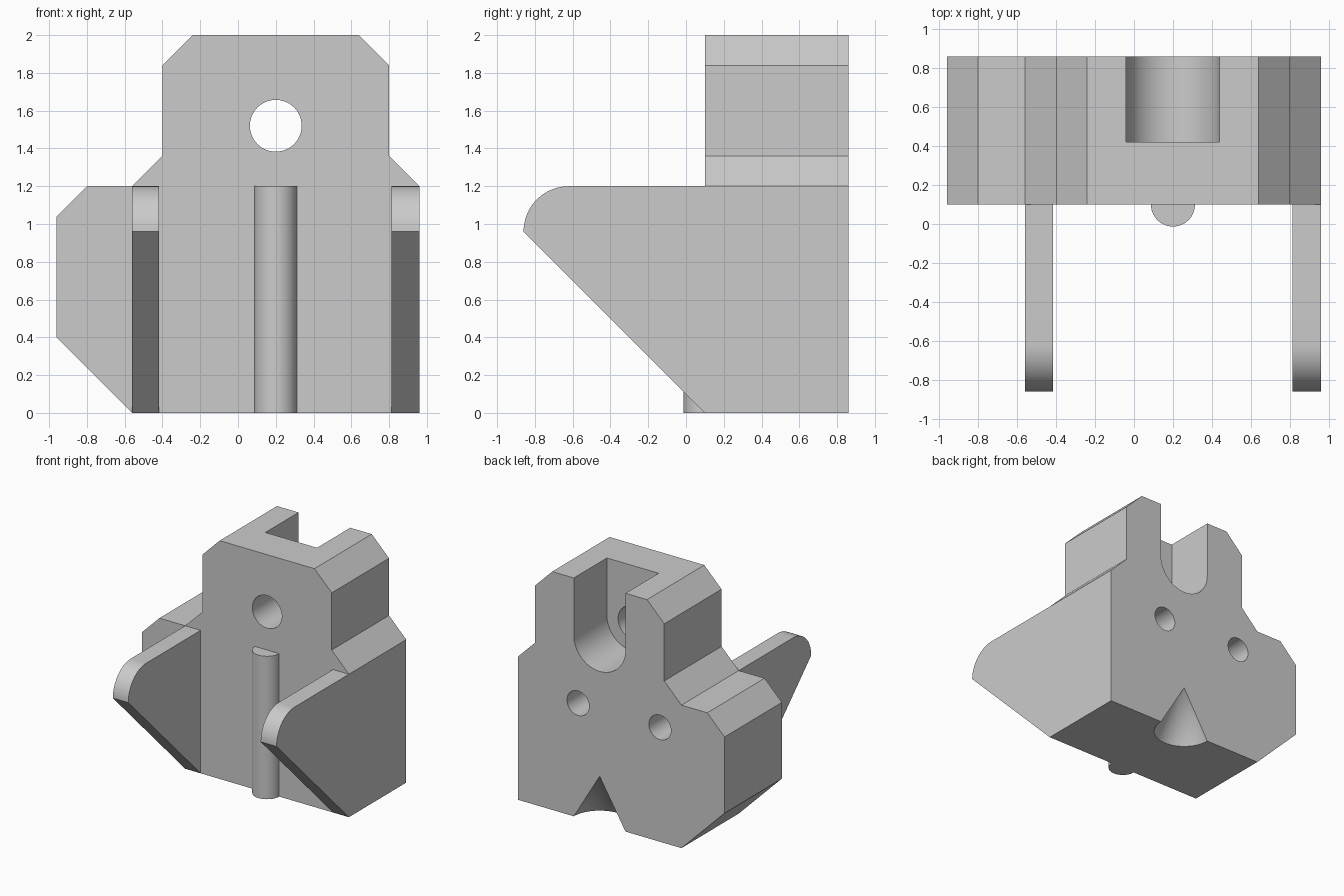
import bpy
import bmesh
from math import cos, sin, radians

cube = bpy.data.objects.get("Cube")
if cube:
    bpy.data.objects.remove(cube, do_unlink=True)

grey = bpy.data.materials.new("plain_grey")
grey.use_nodes = True
grey.diffuse_color = (0.6, 0.6, 0.6, 1)
grey.node_tree.nodes["Principled BSDF"].inputs["Base Color"].default_value = (0.6, 0.6, 0.6, 1)

MID = 0.2            # centre line of the post, bore, slot and pit
FRONT, BACK = 0.1, 0.86
PLACE = {
    "x": lambda u, v, t: (t, u, v),
    "y": lambda u, v, t: (u, t, v),
    "z": lambda u, v, t: (u, v, t),
}


def arc(cu, cv, r, start, end, steps=32):
    angles = [radians(start + (end - start) * i / steps) for i in range(steps + 1)]
    return [(cu + r * cos(a), cv + r * sin(a)) for a in angles]


def prism(name, profile, axis, low, high):
    """Extrude a closed profile along an axis."""
    bm = bmesh.new()
    verts = [bm.verts.new(PLACE[axis](u, v, low)) for u, v in profile]
    face = bm.faces.new(verts)
    new = bmesh.ops.extrude_face_region(bm, geom=[face])["geom"]
    shift = PLACE[axis](0, 0, high - low)
    bmesh.ops.translate(bm, vec=shift, verts=[g for g in new if isinstance(g, bmesh.types.BMVert)])
    bmesh.ops.recalc_face_normals(bm, faces=bm.faces)
    mesh = bpy.data.meshes.new(name)
    bm.to_mesh(mesh)
    bm.free()
    mesh.materials.append(grey)
    obj = bpy.data.objects.new(name, mesh)
    bpy.context.collection.objects.link(obj)
    return obj


def activate(obj):
    bpy.ops.object.select_all(action="DESELECT")
    obj.select_set(True)
    bpy.context.view_layer.objects.active = obj


def cut(obj, cutter):
    cutter.hide_render = True
    mod = obj.modifiers.new("cut", "BOOLEAN")
    mod.operation = "DIFFERENCE"
    mod.solver = "EXACT"
    mod.object = cutter
    activate(obj)
    bpy.ops.object.modifier_apply(modifier=mod.name)
    bpy.data.objects.remove(cutter, do_unlink=True)


def round_cutter(x, z, r, low, high):
    return prism("round_cutter", arc(x, z, r, 0, 360, 64)[:-1], "y", low, high)


# Main block with chamfered outline
body = prism("body", [
    (-0.56, 0), (0.96, 0), (0.96, 1.2), (0.8, 1.36), (0.8, 1.84), (0.64, 2),
    (-0.24, 2), (-0.4, 1.84), (-0.4, 1.36), (-0.56, 1.2), (-0.8, 1.2),
    (-0.96, 1.04), (-0.96, 0.4)], "y", FRONT, BACK)

# Round-bottomed slot in the back, with a bore through to the front
slot = arc(MID, 1.52, 0.24, 180, 360) + [(MID + 0.24, 2.2), (MID - 0.24, 2.2)]
cut(body, prism("slot_cutter", slot, "y", 0.42, 1.0))
cut(body, round_cutter(MID, 1.52, 0.137, -0.1, 0.6))

# Two blind holes in the back
for x in (-0.36, 0.4):
    cut(body, round_cutter(x, 0.96, 0.103, 0.4, 1.0))

# Conical pit on the lower back edge
bpy.ops.mesh.primitive_cone_add(vertices=64, radius1=0.3, radius2=0, depth=0.5,
                                location=(MID, BACK, 0.15))
cut(body, bpy.context.object)

# Side brackets with a rounded nose
bracket = [(FRONT, 0), (FRONT, 1.2)] + arc(-0.62, 0.96, 0.24, 90, 180, 24)
brackets = [prism("right_bracket", bracket, "x", -0.56, -0.417),
            prism("left_bracket", bracket, "x", 0.813, 0.96)]

# Half-round post on the front
post = prism("front_post", arc(MID, FRONT, 0.113, 180, 360), "z", 0, 1.2)

for part in [body, post] + brackets:
    activate(part)
    bpy.ops.object.shade_smooth_by_angle(angle=radians(30))
